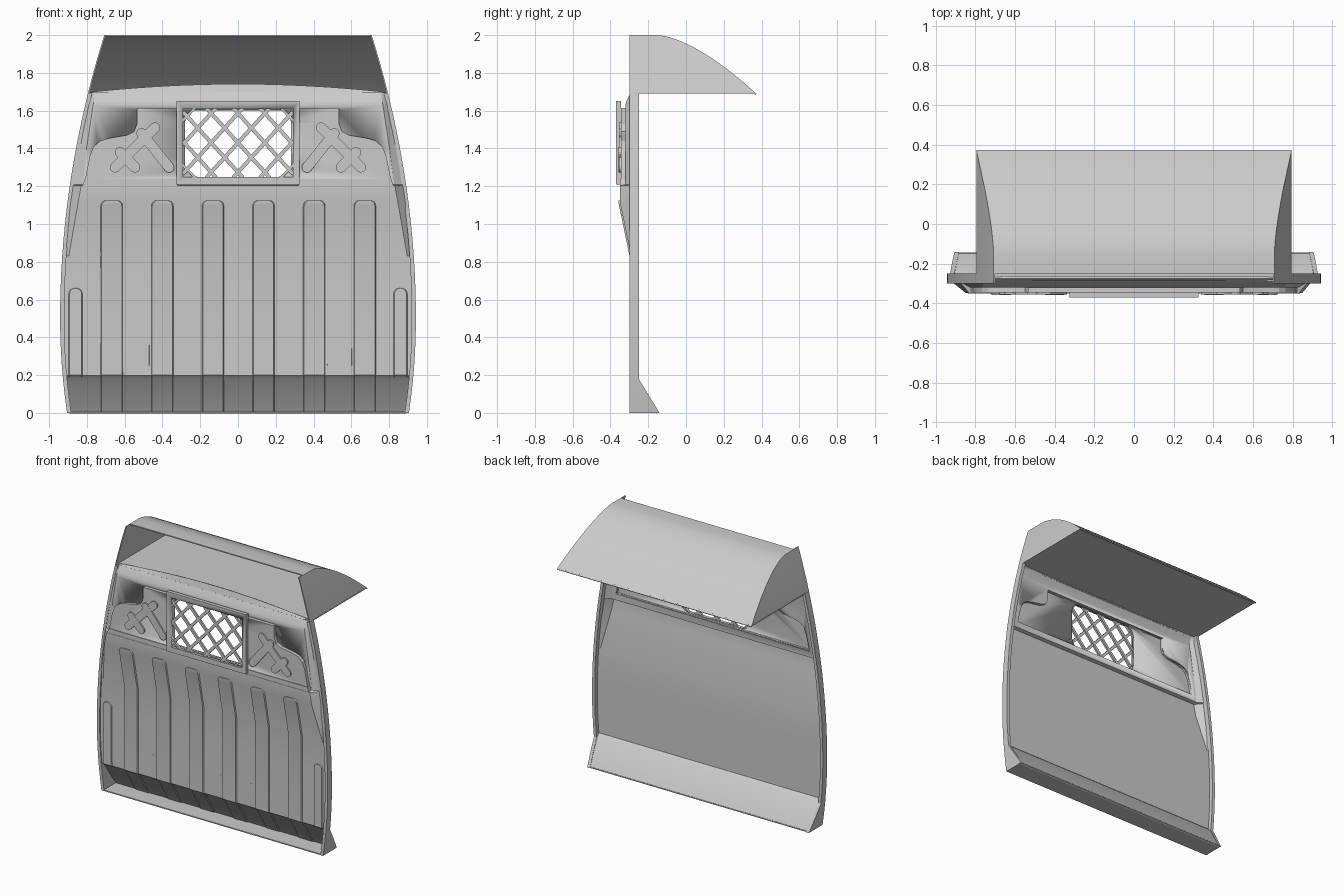
import bpy, bmesh, math

if "Cube" in bpy.data.objects:
    bpy.data.objects.remove(bpy.data.objects["Cube"])


def half_w(z):
    """Half width of the bowed side outline at height z."""
    return 0.942 - (0.104 if z > 0.5 else 0.148) * (z - 0.5) ** 2


def roof_z(y):
    return 2 - 0.31 * (max(0, y + 0.15) / 0.52) ** 1.55


def roof_y(z):
    return -0.15 + 0.52 * (max(0, 2 - z) / 0.31) ** (1 / 1.55)


def finish(name, bm, thick=0):
    bmesh.ops.recalc_face_normals(bm, faces=bm.faces)
    me = bpy.data.meshes.new(name)
    bm.to_mesh(me)
    bm.free()
    ob = bpy.data.objects.new(name, me)
    bpy.context.collection.objects.link(ob)
    bpy.context.view_layer.objects.active = ob
    bpy.ops.object.select_all(action='DESELECT')
    ob.select_set(True)
    if thick:
        m = ob.modifiers.new("thickness", 'SOLIDIFY')
        m.thickness, m.offset = thick, 0
        bpy.ops.object.modifier_apply(modifier=m.name)
    bpy.ops.object.shade_smooth_by_angle(angle=math.radians(20))
    return ob


def loft(name, sections, closed=True, thick=0):
    """Skin a list of equal-length point rows."""
    bm = bmesh.new()
    rows = [[bm.verts.new(p) for p in s] for s in sections]
    n = len(rows[0])
    for a, b in zip(rows, rows[1:]):
        for i in range(n if closed else n - 1):
            j = (i + 1) % n
            bm.faces.new((a[i], a[j], b[j], b[i]))
    if closed:
        bm.faces.new(rows[0])
        bm.faces.new(rows[-1])
    return finish(name, bm, thick)


def prism(name, pts, y0, y1):
    """Extrude an (x, z) outline from y0 to y1."""
    return loft(name, [[(x, y, z) for x, z in pts] for y in (y0, y1)])


def rect(x0, x1, z0, z1):
    return [(x0, z0), (x1, z0), (x1, z1), (x0, z1)]


def bar(name, a, b, width, y0, y1, caps=1):
    """Straight bar from a to b; caps > 1 gives rounded ends."""
    t = math.atan2(b[1] - a[1], b[0] - a[0])
    pts = []
    for c, start in ((b, t - math.pi / 2), (a, t + math.pi / 2)):
        for k in range(caps + 1):
            ang = start + math.pi * k / caps
            pts.append((c[0] + width / 2 * math.cos(ang), c[1] + width / 2 * math.sin(ang)))
    return prism(name, pts, y0, y1)


def cut(ob, cutter):
    bpy.context.view_layer.objects.active = ob
    m = ob.modifiers.new("cut", 'BOOLEAN')
    m.operation, m.solver, m.object = 'DIFFERENCE', 'EXACT', cutter
    bpy.ops.object.modifier_apply(modifier=m.name)


# Pressed main panel: height, inner half width, face y, edge y
prof = [(0, .88, -.15, -.15), (.18, .895, -.262, -.262), (.2, .895, -.285, -.285),
        (.4, .905, -.285, -.285), (.6, .91, -.285, -.285), (.83, .895, -.285, -.285),
        (1.11, .845, -.343, -.285), (1.2, .828, -.345, -.285), (1.205, .826, -.315, -.285),
        (1.4, .80, -.315, -.285), (1.63, .765, -.315, -.285), (1.65, .762, -.31, -.285),
        (1.695, .755, -.285, -.28)]
panel = loft("main_panel", [[(-half_w(z) + .012, ye, z), (-wi, yf, z), (wi, yf, z),
                             (half_w(z) - .012, ye, z)] for z, wi, yf, ye in prof],
             closed=False, thick=.012)

# Arched lip above the panel
loft("arched_lip", [[(x, -.285, 1.685), (x, -.27, 1.695 + .045 * (1 - (x / .78) ** 2))]
                    for x in [-.78 + .065 * i for i in range(25)]], closed=False, thick=.01)

# Side flanges with flared feet, and hood cheeks
for s, side in ((-1, "left"), (1, "right")):
    secs = []
    for z in [0, .09, .18] + [.18 + 1.51 * k / 16 for k in range(1, 17)]:
        w, yb = half_w(z), -.25 + .11 * max(0, .18 - z) / .18
        secs.append([(s * (w - .022), -.3, z), (s * w, -.3, z), (s * w, yb, z), (s * (w - .022), yb, z)])
    loft("side_flange_" + side, secs)
    secs = []
    for k in range(15):
        z = 2 - .31 * (k / 14) ** 1.5
        w, yb = half_w(z), roof_y(z)
        secs.append([(s * (w - .008), -.3, z), (s * w, -.3, z), (s * w, yb, z), (s * (w - .008), yb, z)])
    loft("hood_cheek_" + side, secs)

# Curved hood roof, hood floor and bottom plate
ys = [-.25] + [-.15 + .52 * k / 16 for k in range(17)]
loft("hood_roof", [[(s * half_w(roof_z(y)), y, roof_z(y) - .004) for s in (-1, 1)] for y in ys],
     closed=False, thick=.008)
w = half_w(1.69)
loft("hood_floor", [[(-w, y, 1.693), (w, y, 1.693)] for y in (-.28, .365)], closed=False, thick=.006)
loft("bottom_plate", [[(-.905, y, .004), (.905, y, .004)] for y in (-.3, -.145)], closed=False, thick=.008)


# Raised vertical ribs following the panel
def panel_y(z):
    for a, b in zip(prof, prof[1:]):
        if z <= b[0]:
            return a[2] + (b[2] - a[2]) * (z - a[0]) / (b[0] - a[0])


def rib(name, x0, x1, z0, z1, lift, r=.03, lean=0):
    zs = [z0] + [z for z in (.18, .2, .83, 1.11) if z0 < z < z1 - r]
    rows = [(z, 0) for z in zs]
    rows += [(z1 - r + r * math.sin(t), r * (1 - math.cos(t))) for t in [math.pi / 8 * k for k in range(5)]]
    b, secs = .008, []
    for z, i in rows:
        y, d = panel_y(z), lean * (z1 - z)
        secs.append([(x0 + i - d, y, z), (x0 + i + b - d, y - lift, z),
                     (x1 - i - b - d, y - lift, z), (x1 - i - d, y, z)])
    return loft(name, secs)


ribs = [(-.73 + .268 * i, -.607 + .268 * i) for i in range(6)]
for i, (x0, x1) in enumerate(ribs):
    rib(f"rib_{i}", x0, x1, .008, 1.125, .014)
rib("side_rib_left", -.90, -.82, .19, .66, .014)
rib("side_rib_right", .82, .90, .19, .66, .014)

# Low cross pads between the ribs
edges = [-.825] + [x for r in ribs for x in r] + [.825]
for i in range(0, len(edges), 2):
    rib(f"cross_pad_{i // 2}", edges[i], edges[i + 1], .25, .37, .006, r=.004)

# Raised shoulder panel, hollow behind, with stepped corners
half = [(.81, 1.235), (.785, 1.36), (.765, 1.41), (.73, 1.44), (.68, 1.455), (.59, 1.47),
        (.55, 1.49), (.535, 1.53), (.535, 1.615)]
outline = half + [(-x, z) for x, z in reversed(half)]
pad = prism("upper_panel", outline, -.345, -.312)
hollow = prism("hollow_cutter", [(x * .975, 1.42 + (z - 1.42) * .93) for x, z in outline], -.334, -.2)
win = []
for cx, cz, a0 in ((.215, 1.54, 0), (-.215, 1.54, 90), (-.215, 1.315, 180), (.215, 1.315, 270)):
    for k in range(7):
        a = math.radians(a0 + 15 * k)
        win.append((cx + .065 * math.cos(a), cz + .065 * math.sin(a)))
opening = prism("window_cutter", win, -.5, 0)
cut(pad, hollow)
cut(panel, hollow)
cut(pad, opening)

# Window frame with corner gussets
frame = prism("window_frame", rect(-.325, .325, 1.21, 1.65), -.37, -.343)
hole = prism("frame_cutter", rect(-.29, .29, 1.248, 1.612), -.5, 0)
cut(frame, hole)
for c in (hollow, opening, hole):
    bpy.data.objects.remove(c)
for sx in (-1, 1):
    for sz in (-1, 1):
        bar("frame_gusset", (sx * .295, 1.43 + sz * .115), (sx * .225, 1.43 + sz * .187), .014, -.366, -.345)

# Diagonal grille bars clipped to the frame
slope, X, Z = 1.1, .292, .185
for s in (-1, 1):
    for k in range(-3, 4):
        c = .142 * k
        x0, x1 = max(-X, c - Z / slope), min(X, c + Z / slope)
        if x1 - x0 > .05:
            bar("grille_bar", (x0, 1.43 + s * slope * (x0 - c)), (x1, 1.43 + s * slope * (x1 - c)),
                .02, -.362, -.348 + .001 * s)

# Embossed crossed stiffeners either side of the window
for s in (-1, 1):
    for i, (a, b) in enumerate((((.65, 1.30), (.44, 1.51)), ((.51, 1.48), (.365, 1.30)),
                                ((.625, 1.38), (.545, 1.30)))):
        bar("crossed_emboss", (s * a[0], a[1]), (s * b[0], b[1]), .055, -.355 - .0006 * i, -.342, caps=8)

# Ridge under the shoulder panel
for s in (-1, 1):
    prism("waist_ridge", [(s * .32, 1.205), (s * .822, 1.205), (s * .812, 1.238), (s * .32, 1.238)],
          -.35, -.312)
